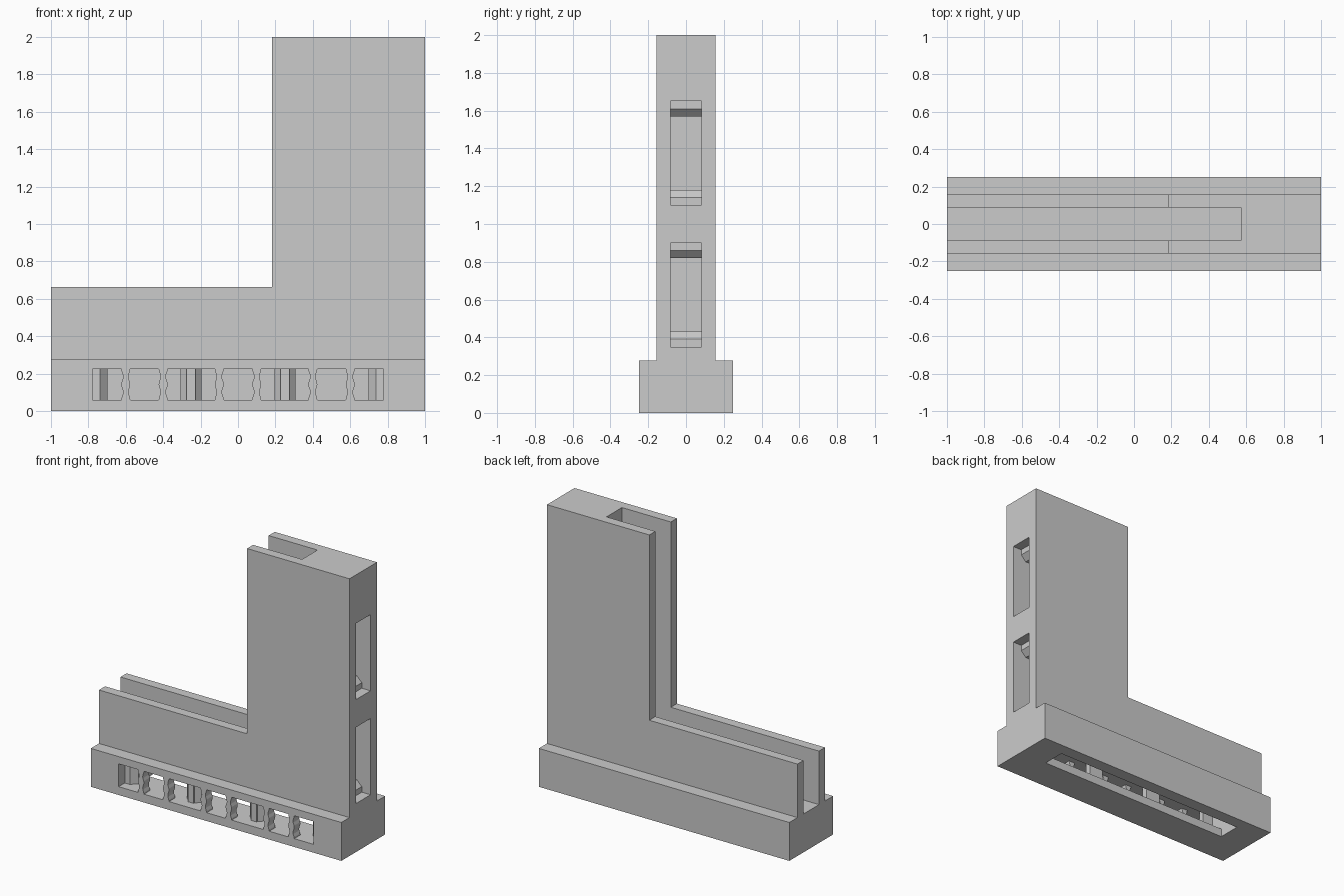
import bpy, bmesh, math

cube = bpy.data.objects.get("Cube")
if cube:
    bpy.data.objects.remove(cube, do_unlink=True)

grey = bpy.data.materials.new("neutral grey")
grey.use_nodes = True
COLOUR = (0.6, 0.6, 0.6, 1)
grey.diffuse_color = COLOUR
grey.node_tree.nodes["Principled BSDF"].inputs["Base Color"].default_value = COLOUR


def prism(name, outline, lo, hi, axis):
    """Extrude a 2D outline from lo to hi along an axis; the outline fills the other two axes."""
    place = {
        "x": lambda a, b, t: (t, a, b),
        "y": lambda a, b, t: (a, t, b),
        "z": lambda a, b, t: (a, b, t),
    }[axis]
    bm = bmesh.new()
    ends = [[bm.verts.new(place(a, b, t)) for a, b in outline] for t in (lo, hi)]
    for end in ends:
        bm.faces.new(end)
    for i in range(len(outline)):
        j = (i + 1) % len(outline)
        bm.faces.new((ends[0][i], ends[0][j], ends[1][j], ends[1][i]))
    bmesh.ops.recalc_face_normals(bm, faces=bm.faces)
    mesh = bpy.data.meshes.new(name)
    bm.to_mesh(mesh)
    bm.free()
    mesh.materials.append(grey)
    obj = bpy.data.objects.new(name, mesh)
    bpy.context.collection.objects.link(obj)
    return obj


def box(name, x, y, z):
    return prism(name, [(x[0], y[0]), (x[1], y[0]), (x[1], y[1]), (x[0], y[1])], *z, "z")


def carve(obj, cutters):
    """Subtract the cutters, keep the result and drop the cutters."""
    for cutter in cutters:
        cutter.hide_render = True
        mod = obj.modifiers.new("cut", "BOOLEAN")
        mod.operation, mod.solver, mod.object = "DIFFERENCE", "EXACT", cutter
    graph = bpy.context.evaluated_depsgraph_get()
    mesh = bpy.data.meshes.new_from_object(obj.evaluated_get(graph))
    obj.modifiers.clear()
    obj.data = mesh
    for cutter in cutters:
        bpy.data.objects.remove(cutter, do_unlink=True)


# Shared measures
BASE_Y, BASE_TOP, WALL_Y, GROOVE_Y = 0.25, 0.277, 0.157, 0.088
SLOT_LOW, SLOT_HIGH, SLOT_END = 0.06, 0.225, 0.778
HALF, LIP = 0.083, 0.07          # socket half width, depth of the catches
SOCKET_DEPTH = 0.41

# L-shaped upright frame with a panel groove along its inner edge
frame = prism("upright_frame",
              [(-1, BASE_TOP), (1, BASE_TOP), (1, 2), (0.183, 2), (0.183, 0.663), (-1, 0.663)],
              -WALL_Y, WALL_Y, "y")
groove = box("groove_cutter", (-1.1, 0.573), (-GROOVE_Y, GROOVE_Y), (0.2, 2.1))
sockets = [(0.35, 0.90), (1.10, 1.65)]
side_cutters = [box("socket_cutter", (1 - SOCKET_DEPTH, 1.1), (-HALF, HALF), s) for s in sockets]
carve(frame, [groove] + side_cutters)

# Wider base with a front slot that turns down through the underside
base = box("base", (-1, 1), (-BASE_Y, BASE_Y), (0, BASE_TOP))
front_slot = box("slot_cutter", (-SLOT_END, SLOT_END), (-0.4, 0.16), (SLOT_LOW, SLOT_HIGH))
under_slot = box("under_cutter", (-SLOT_END, SLOT_END), (-0.005, 0.16), (-0.1, 0.15))
carve(base, [front_slot, under_slot])


# Sloped catches at both ends of every socket
def catch_outline(end, side):
    """Outline as (depth, position), growing from a socket end towards its middle."""
    steps = [(LIP, 0), (LIP, 0.04), (0.11, 0.08), (0.15, 0.08), (0.15, 0)]
    return [(depth, end + side * along) for depth, along in steps]


for low, high in sockets:
    for name, end, side in (("lower", low, 1), ("upper", high, -1)):
        prism(f"side_{name}_catch", [(1 - d, p) for d, p in catch_outline(end, side)],
              -HALF, HALF, "y")

for centre in (-0.503, 0, 0.503):
    for name, side in (("right", 1), ("left", -1)):
        outline = catch_outline(centre - side * 0.275, side)
        prism(f"base_{name}_catch", [(p, d - BASE_Y) for d, p in outline],
              SLOT_LOW, SLOT_HIGH, "z")

# Wavy-edged bars that divide the front slot
STEPS = 16
for side in (-1, 1):
    for offset in (0.1, 0.4, 0.6):
        edge = []
        for i in range(STEPS + 1):
            t = i / STEPS
            width = 0.019 + 0.005 * math.cos(t * math.tau * 2)
            edge.append((width, SLOT_LOW + t * (SLOT_HIGH - SLOT_LOW)))
        outline = [(side * offset + w, z) for w, z in edge]
        outline += [(side * offset - w, z) for w, z in reversed(edge)]
        prism("slot_bar", outline, -BASE_Y, -BASE_Y + LIP, "y")
